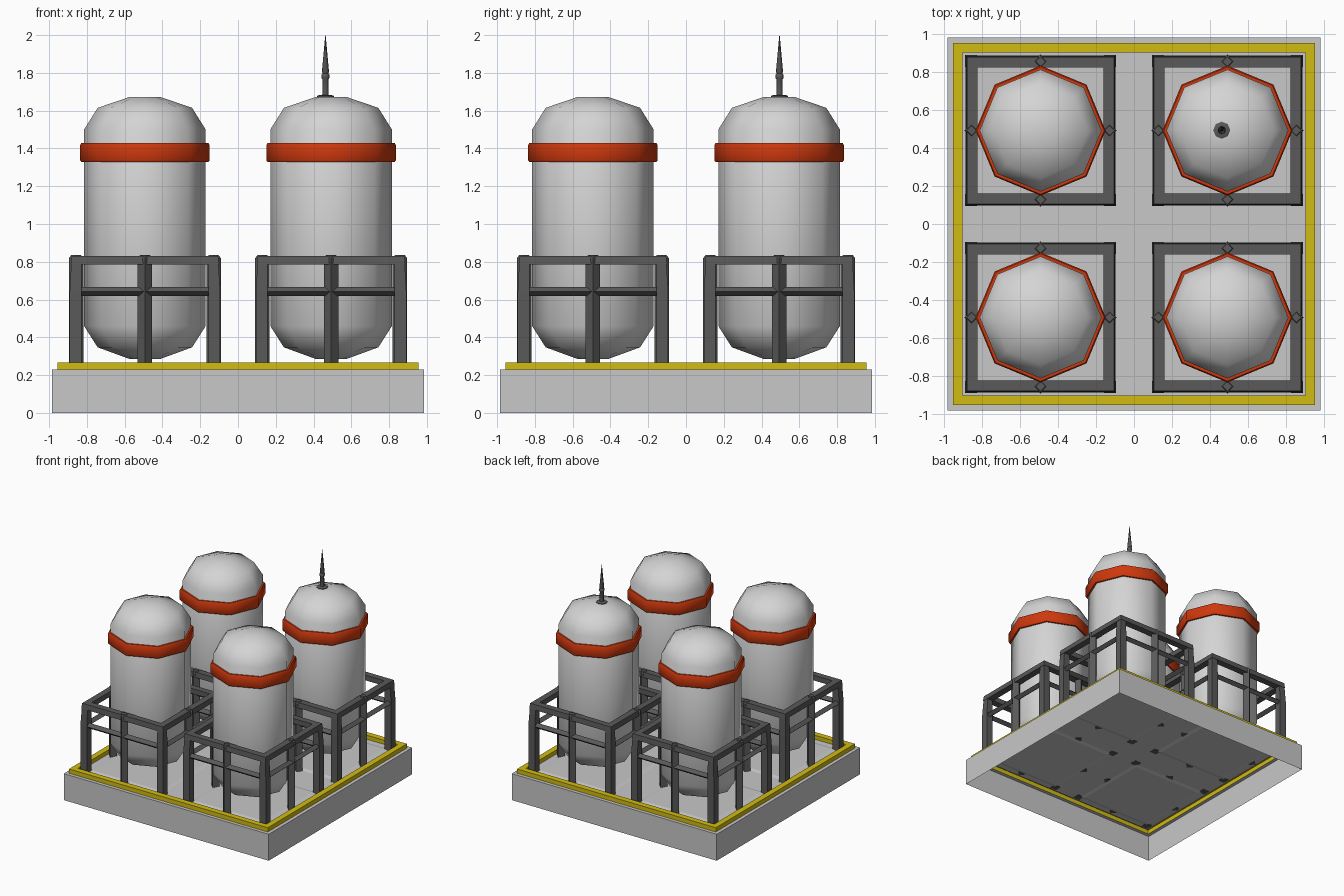
import bpy, bmesh, math

if "Cube" in bpy.data.objects:
    bpy.data.objects.remove(bpy.data.objects["Cube"])

def material(name, rgb):
    m = bpy.data.materials.new(name)
    m.diffuse_color = (*rgb, 1)
    m.use_nodes = True
    m.node_tree.nodes["Principled BSDF"].inputs["Base Color"].default_value = m.diffuse_color
    return m

CONCRETE = material("light grey", (0.58, 0.58, 0.58))
TANK = material("pale tank grey", (0.66, 0.66, 0.66))
YELLOW = material("safety yellow", (0.64, 0.50, 0.006))
ORANGE = material("red orange", (0.62, 0.040, 0.004))
DARK = material("dark grey", (0.10, 0.10, 0.10))
R2 = math.sqrt(2)

def loft(bm, rows, n, phase=0.0, closed=False, start=True, end=True):
    """Rows of (radius, z[, cx, cy]) joined as n-sided rings; returns the faces of each band."""
    rings = []
    for row in rows:
        r, z, cx, cy = (tuple(row) + (0, 0))[:4]
        rings.append([bm.verts.new((cx + r * math.cos(phase + 2 * math.pi * i / n),
                                    cy + r * math.sin(phase + 2 * math.pi * i / n), z))
                      for i in range(n)])
    bands = []
    for k in range(len(rings) if closed else len(rings) - 1):
        a, b = rings[k], rings[(k + 1) % len(rings)]
        bands.append([bm.faces.new((a[i], a[(i + 1) % n], b[(i + 1) % n], b[i])) for i in range(n)])
    if not closed:
        if start:
            bm.faces.new(rings[0][::-1])
        if end:
            bm.faces.new(rings[-1])
    return bands

def finish(bm, name, mats, loc=(0, 0, 0), smooth=None):
    me = bpy.data.meshes.new(name)
    bm.to_mesh(me)
    bm.free()
    for m in mats:
        me.materials.append(m)
    ob = bpy.data.objects.new(name, me)
    bpy.context.collection.objects.link(ob)
    ob.location = loc
    if smooth:
        bpy.ops.object.select_all(action='DESELECT')
        ob.select_set(True)
        bpy.context.view_layer.objects.active = ob
        bpy.ops.object.shade_smooth_by_angle(angle=math.radians(smooth))
    return ob

# Hollow base, open underneath, with a raised yellow kerb
Q = math.pi / 4
bm = bmesh.new()
profile = [(0.985, 0), (0.985, 0.23), (0.955, 0.23), (0.955, 0.267), (0.905, 0.267), (0.905, 0.232)]
bands = loft(bm, [(r * R2, z) for r, z in profile], 4, Q, start=False)
for band in bands[2:]:
    for f in band:
        f.material_index = 1
finish(bm, "base", [CONCRETE, YELLOW])

def build_tank(x, y, tag):
    # Floor pad below the tank
    bm = bmesh.new()
    loft(bm, [(0.33 * R2, 0.224), (0.36 * R2, 0.232), (0.33 * R2, 0.240)], 4, Q)
    finish(bm, "pad_" + tag, [CONCRETE], (x, y, 0))

    # Eight-sided domed vessel
    bm = bmesh.new()
    loft(bm, [(0.08, 0.285), (0.25, 0.347), (0.322, 0.46), (0.322, 1.50),
              (0.25, 1.615), (0.08, 1.673)], 8)
    finish(bm, "tank_" + tag, [TANK], (x, y, 0), 60)

    # Orange band
    bm = bmesh.new()
    loft(bm, [(0.31, 1.327), (0.336, 1.327), (0.343, 1.338), (0.343, 1.418),
              (0.336, 1.43), (0.31, 1.43)], 8, closed=True)
    finish(bm, "band_" + tag, [ORANGE], (x, y, 0), 50)

    # Guard cage: rails, corner posts, mid posts
    bm = bmesh.new()
    top = [(0.333, 0.785), (0.393, 0.785), (0.388, 0.83), (0.333, 0.83)]
    mid = [(0.368, 0.618), (0.396, 0.642), (0.368, 0.666), (0.338, 0.642)]
    for rail in (top, mid):
        loft(bm, [(r * R2, z) for r, z in rail], 4, Q, closed=True)
    for sx in (-1, 1):
        for sy in (-1, 1):
            loft(bm, [(0.031 * R2, 0.23, sx * 0.367, sy * 0.367),
                      (0.031 * R2, 0.642, sx * 0.367, sy * 0.367),
                      (0.026 * R2, 0.828, sx * 0.362, sy * 0.362)], 4, Q)
    for dx, dy in ((1, 0), (-1, 0), (0, 1), (0, -1)):
        c = (dx * 0.364, dy * 0.364)
        loft(bm, [(0.038, 0.23, *c), (0.038, 0.82, *c), (0.026, 0.835, *c)], 4)
    finish(bm, "guard_cage_" + tag, [DARK], (x, y, 0))

C = 0.493
for sx, nx in ((-1, "left"), (1, "right")):
    for sy, ny in ((-1, "front"), (1, "back")):
        build_tank(sx * C, sy * C, ny + "_" + nx)

# Pointed mast on the back right tank
bm = bmesh.new()
loft(bm, [(0.045, 1.655), (0.045, 1.678), (0.03, 1.684), (0.017, 1.684), (0.016, 1.765),
          (0.022, 1.775), (0.022, 1.79), (0.015, 1.797), (0.019, 1.805), (0.001, 2.0)], 8)
finish(bm, "mast", [DARK], (0.463, 0.495, 0), 50)
